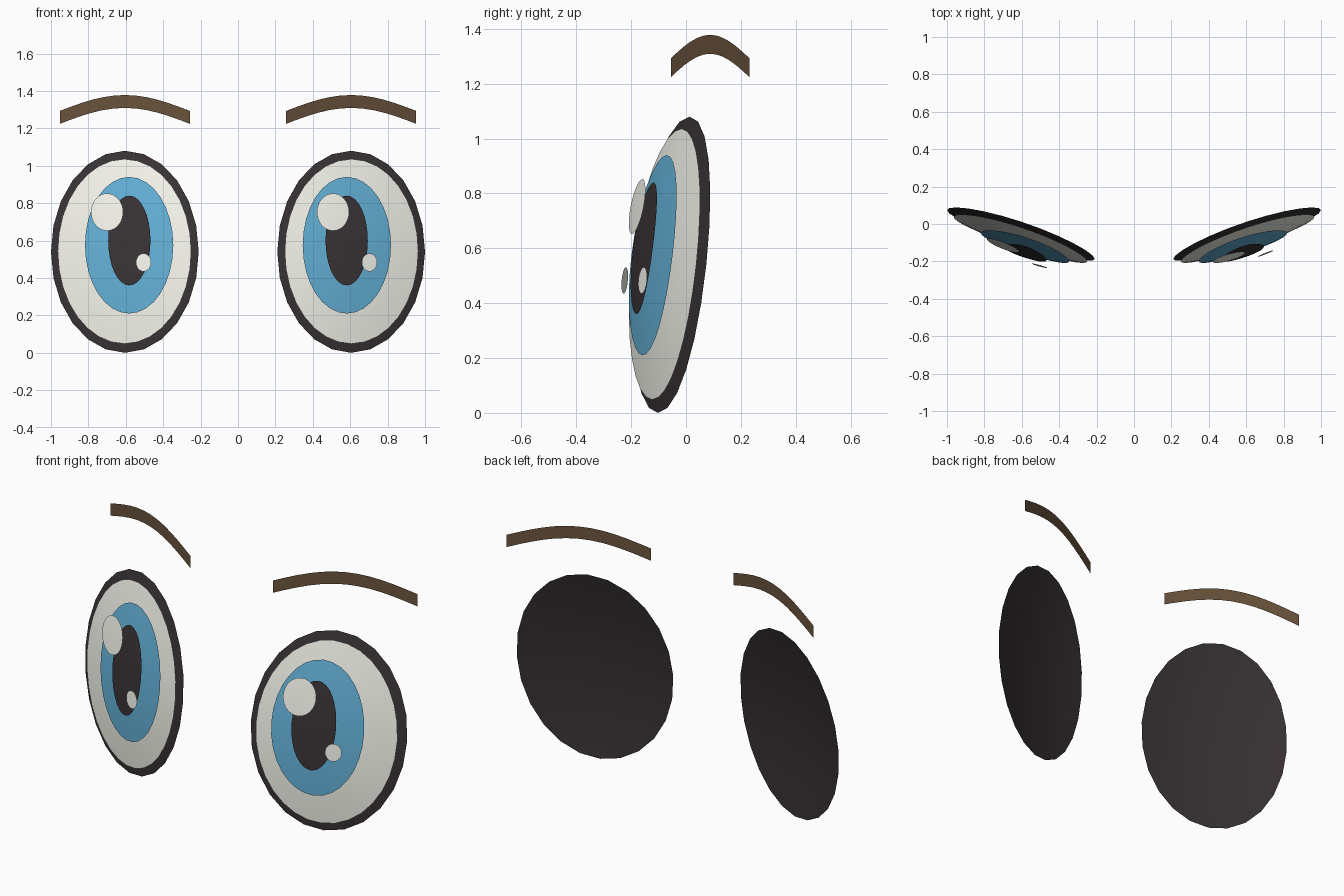
import bpy
import math

if "Cube" in bpy.data.objects:
    bpy.data.objects.remove(bpy.data.objects["Cube"])


def material(name, color):
    m = bpy.data.materials.new(name)
    m.diffuse_color = (*color, 1)
    m.use_nodes = True
    m.node_tree.nodes["Principled BSDF"].inputs["Base Color"].default_value = m.diffuse_color
    return m


DARK = material("dark", (0.04, 0.032, 0.035))
WHITE = material("white", (0.92, 0.92, 0.85))
BLUE = material("blue", (0.125, 0.43, 0.67))
BROWN = material("brown", (0.145, 0.088, 0.045))


def add_mesh(name, verts, faces, mat, smooth):
    me = bpy.data.meshes.new(name)
    me.from_pydata(verts, [], faces)
    me.materials.append(mat)
    for p in me.polygons:
        p.use_smooth = smooth
    ob = bpy.data.objects.new(name, me)
    bpy.context.collection.objects.link(ob)
    return ob


def eye_surface(x, z):
    # shallow dome that leans back towards the outer side and the top
    dx, dz = abs(x) - 0.605, z - 0.54
    return -0.1 + 0.33 * dx + 0.107 * dz + 0.28 * dx * dx + 0.19 * dz * dz


def disc(name, cx, cz, rx, rz, lift, mat, n=32, rings=5):
    # elliptical patch following the eye surface, raised by lift
    pts = [(cx, cz)]
    for r in range(1, rings + 1):
        for i in range(n):
            t = 2 * math.pi * i / n
            pts.append((cx + rx * r / rings * math.cos(t),
                        cz + rz * r / rings * math.sin(t)))
    faces = []
    for i in range(n):
        j = (i + 1) % n
        faces.append((0, 1 + i, 1 + j))
        for r in range(rings - 1):
            a, b = 1 + r * n, 1 + (r + 1) * n
            faces.append((a + i, b + i, b + j, a + j))
    verts = [(x, eye_surface(x, z) - lift, z) for x, z in pts]
    add_mesh(name, verts, faces, mat, True)


def brow(name, s, n=12):
    # flat arched strip, standing upright and swept back outwards
    verts = []
    for i in range(n + 1):
        t = -1 + 2 * i / n
        x = 0.605 + 0.348 * t
        y = 0.088 + 0.143 * t
        z = 1.224 + 0.085 * math.cos(t * math.pi / 2)
        verts += [(s * x, y, z), (s * x, y, z + 0.069)]
    faces = [(2 * i, 2 * i + 2, 2 * i + 3, 2 * i + 1)[::s] for i in range(n)]
    add_mesh(name, verts, faces, BROWN, False)


for side, s in (("left", -1), ("right", 1)):
    # layered eye patches, back to front
    disc(side + "_eye_outline", s * 0.605, 0.54, 0.395, 0.54, 0, DARK, 24)
    disc(side + "_eye_white", s * 0.607, 0.542, 0.357, 0.494, 0.017, WHITE)
    disc(side + "_iris", s * 0.582, 0.575, 0.236, 0.365, 0.036, BLUE)
    disc(side + "_pupil", s * 0.581, 0.60, 0.113, 0.24, 0.06, DARK)
    # highlights sit on the same side of both eyes
    ex = s * 0.604
    disc(side + "_large_highlight", ex - 0.096, 0.752, 0.086, 0.10, 0.082, WHITE)
    disc(side + "_small_highlight", ex + 0.099, 0.483, 0.041, 0.048, 0.088, WHITE)
    brow(side + "_eyebrow", s)
